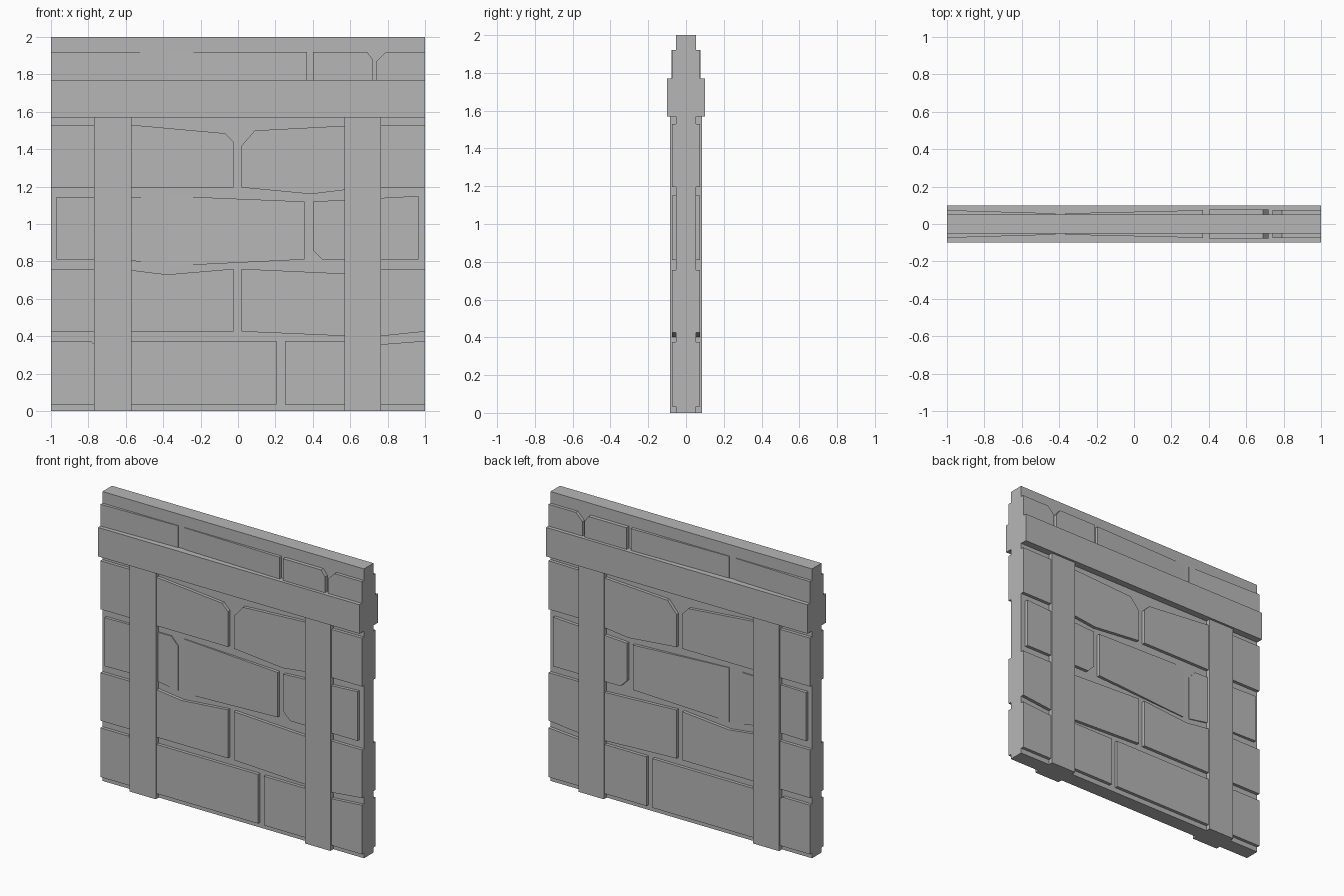
import bpy
import bmesh

cube = bpy.data.objects.get("Cube")
if cube:
    bpy.data.objects.remove(cube, do_unlink=True)

stone = bpy.data.materials.new("grey_stone")
stone.use_nodes = True
GREY = (0.47, 0.47, 0.47, 1)
stone.diffuse_color = GREY
bsdf = next(n for n in stone.node_tree.nodes if n.type == "BSDF_PRINCIPLED")
bsdf.inputs["Base Color"].default_value = GREY

CORE = 0.052    # half thickness of the wall slab
FACE = 0.074    # half thickness at the brick faces
WORN = 0.057    # shallow end of the tilted bricks


def prism(name, outline, y_inner, depth_at, mirrored=False):
    """Extrude an x-z outline from y_inner to the depth given for each x."""
    bm = bmesh.new()
    back = [bm.verts.new((x, y_inner, z)) for x, z in outline]
    front = [bm.verts.new((x, -depth_at(x), z)) for x, z in outline]
    bm.faces.new(front)
    bm.faces.new(back[::-1])
    for i in range(len(outline)):
        j = (i + 1) % len(outline)
        bm.faces.new((front[i], back[i], back[j], front[j]))
    bmesh.ops.recalc_face_normals(bm, faces=bm.faces)
    mesh = bpy.data.meshes.new(name)
    bm.to_mesh(mesh)
    bm.free()
    mesh.materials.append(stone)
    obj = bpy.data.objects.new(name, mesh)
    bpy.context.collection.objects.link(obj)
    if mirrored:
        mod = obj.modifiers.new("both_sides", "MIRROR")
        mod.use_axis = (False, True, False)
        mod.use_mirror_merge = False
    return obj


def slab(name, x0, x1, z0, z1, half):
    return prism(name, [(x0, z0), (x1, z0), (x1, z1), (x0, z1)], half, lambda x: half)


def brick(name, outline, left=FACE, right=FACE):
    """Brick on both wall faces, its surface tilting from left to right depth."""
    xs = [p[0] for p in outline]
    lo, span = min(xs), max(xs) - min(xs)
    prism(name, outline, -CORE, lambda x: left + (right - left) * (x - lo) / span, True)


# Wall slab, cross beam and upright posts
slab("wall_core", -1, 1, 0, 2, CORE)
slab("cross_beam", -1, 1, 1.57, 1.77, 0.1)
slab("right_post", -0.77, -0.57, 0, 1.57, 0.084)
slab("left_post", 0.57, 0.765, 0, 1.57, 0.084)

# Top course, above the beam
brick("top_brick_a", [(-1, 1.77), (-0.42, 1.77), (-0.42, 1.92), (-1, 1.92)], FACE, WORN)
brick("top_brick_b", [(-0.37, 1.77), (0.37, 1.77), (0.37, 1.92), (-0.37, 1.92)], WORN, FACE)
brick("top_brick_c", [(0.4, 1.77), (0.72, 1.77), (0.72, 1.88), (0.69, 1.92), (0.4, 1.92)], 0.078, 0.078)
brick("top_brick_d", [(0.74, 1.77), (1, 1.77), (1, 1.92), (0.79, 1.92), (0.74, 1.87)])

# Fourth course, under the beam
brick("fourth_brick_a", [(-1, 1.195), (-0.025, 1.195), (-0.025, 1.44), (-0.07, 1.485),
                         (-0.57, 1.53), (-1, 1.53)])
brick("fourth_brick_b", [(0.02, 1.195), (0.39, 1.16), (0.68, 1.195), (1, 1.195), (1, 1.53),
                         (0.57, 1.525), (0.09, 1.5), (0.02, 1.42)])

# Third course
brick("third_brick_a", [(-0.97, 0.81), (-0.6, 0.81), (-0.42, 0.78), (-0.42, 1.09),
                        (-0.47, 1.145), (-0.97, 1.145)], FACE, WORN)
brick("third_brick_b", [(-0.37, 0.775), (0.355, 0.81), (0.355, 1.12), (-0.37, 1.15)], WORN, FACE)
brick("third_brick_c", [(0.45, 0.81), (0.965, 0.81), (0.965, 1.15), (0.4, 1.12), (0.4, 0.86)])

# Second course
brick("second_brick_a", [(-1, 0.425), (-0.025, 0.425), (-0.025, 0.76), (-0.38, 0.73),
                         (-0.6, 0.757), (-1, 0.757)])
brick("second_brick_b", [(0.02, 0.425), (0.6, 0.4), (0.76, 0.4), (1, 0.425), (1, 0.757),
                         (0.76, 0.757), (0.57, 0.735), (0.02, 0.76)])

# Bottom course
brick("bottom_brick_a", [(-1, 0.035), (-0.73, 0.035), (-0.73, 0.33), (-0.79, 0.375), (-1, 0.375)])
brick("bottom_brick_b", [(-0.69, 0.035), (0.205, 0.035), (0.205, 0.375), (-0.69, 0.375)])
brick("bottom_brick_c", [(0.25, 0.035), (1, 0.035), (1, 0.375), (0.74, 0.355),
                         (0.6, 0.375), (0.25, 0.375)])
